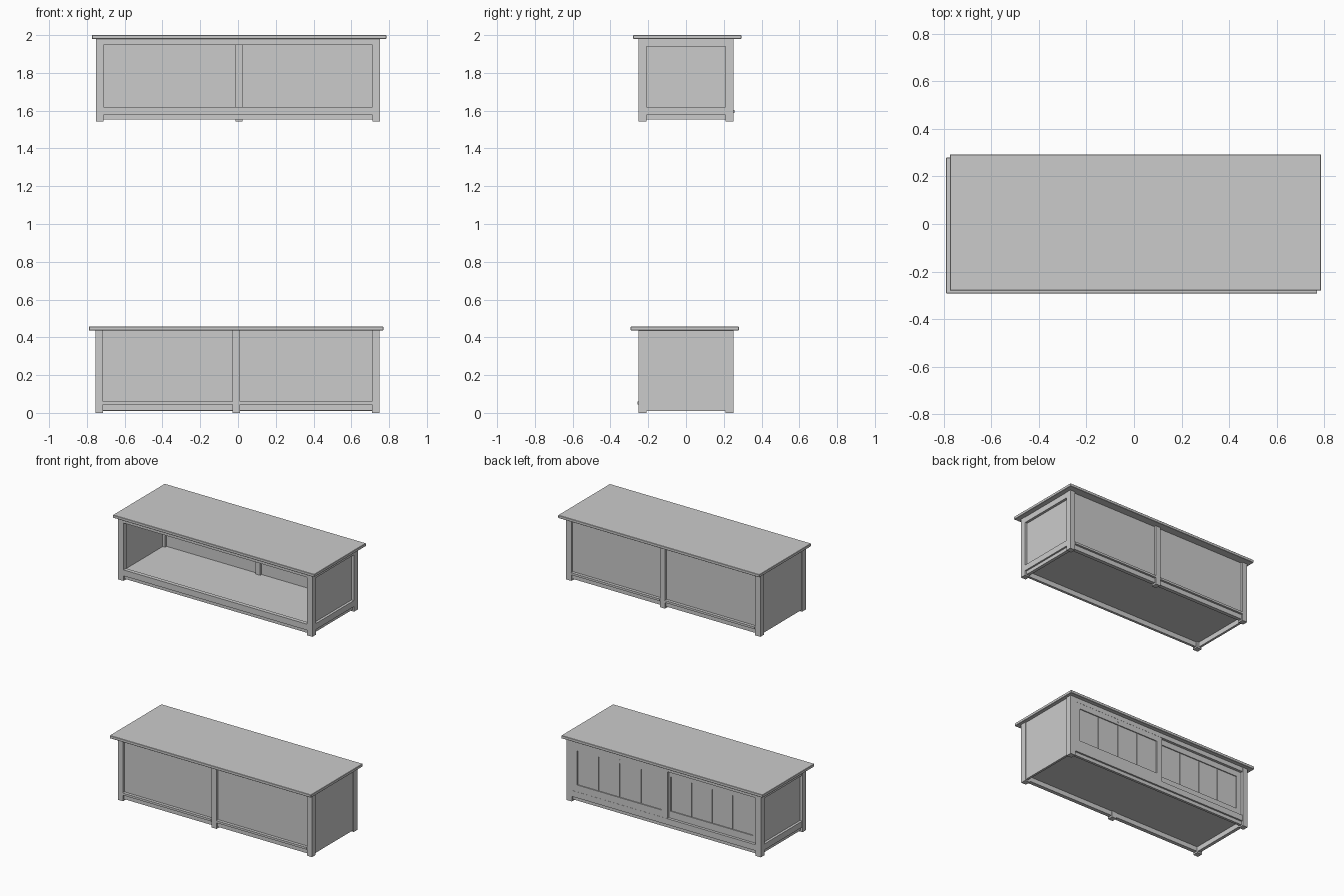
import bpy, bmesh, math
from mathutils import Matrix

if "Cube" in bpy.data.objects:
    bpy.data.objects.remove(bpy.data.objects["Cube"])

# Two identical benches: the upper is open, the lower is turned round and has sliding doors
H = 0.457     # full height of one bench
SLAB = 0.02   # top board thickness
T = H - SLAB  # underside of the top board


def finish(name, bm):
    me = bpy.data.meshes.new(name)
    bm.to_mesh(me)
    bm.free()
    ob = bpy.data.objects.new(name, me)
    bpy.context.collection.objects.link(ob)
    return ob


def bench(prefix, place, doors):
    def box(name, x, y, z, bevel=0):
        bm = bmesh.new()
        size = [b - a for a, b in (x, y, z)]
        mid = [(a + b) / 2 for a, b in (x, y, z)]
        bmesh.ops.create_cube(bm, size=1)
        bmesh.ops.transform(bm, matrix=Matrix.Translation(mid) @ Matrix.Diagonal((*size, 1)), verts=bm.verts)
        if bevel:
            bmesh.ops.bevel(bm, geom=bm.edges[:], offset=bevel, segments=1, affect='EDGES')
        bm.transform(place)
        return finish(prefix + name, bm)

    # top board, overhanging slightly more at the back and right
    box("top_board", (-0.773, 0.786), (-0.28, 0.293), (T, H), 0.002)

    # corner legs
    for sx in (-1, 1):
        for sy in (-1, 1):
            box("leg", sorted((sx * 0.712, sx * 0.752)), sorted((sy * 0.21, sy * 0.251)), (0, T))

    # floor board, with its rear edge showing past the back panel
    box("floor_board", (-0.735, 0.73), (-0.225, 0.225), (0.045, 0.06))
    for a, b in ((-0.712, -0.013), (0.025, 0.712)):
        box("floor_rear_edge", (a, b), (0.22, 0.257), (0.045, 0.06))
        box("back_panel", (a, b), (0.226, 0.236), (0.058, T))
        box("back_rail", (a, b), (0.215, 0.242), (0.012, 0.045))
    # centre post at the back, reaching the ground
    box("back_post", (-0.013, 0.025), (0.21, 0.251), (0, T))

    # plain left side
    box("left_panel", (-0.746, -0.73), (-0.21, 0.21), (0.01, T))

    # framed right side
    box("right_panel", (0.72, 0.732), (-0.21, 0.21), (0.05, T))
    box("right_top_rail", (0.725, 0.75), (-0.21, 0.21), (0.397, T))
    box("right_bottom_rail", (0.725, 0.75), (-0.21, 0.21), (0.035, 0.077))
    box("right_plinth", (0.715, 0.738), (-0.21, 0.21), (0.01, 0.045))

    # front rails and recessed plinth
    box("front_top_rail", (-0.712, 0.712), (-0.25, -0.215), (0.405, T))
    box("front_bottom_rail", (-0.712, 0.712), (-0.25, -0.222), (0.035, 0.077))
    box("front_plinth", (-0.712, 0.712), (-0.238, -0.22), (0.01, 0.045))

    if not doors:
        return
    # two sliding doors: left one flush, right one running behind it
    for side, x0, x1, y in (("left_door", -0.712, 0.027, -0.249), ("right_door", -0.005, 0.712, -0.231)):
        z0, z1, d = 0.077, 0.405, 0.016
        pz0, pz1 = 0.125, 0.365
        px0, px1 = (x0 + 0.04, x1 - 0.045) if side == "left_door" else (0.04, x1 - 0.035)
        box(side + "_stile", (x0, px0), (y, y + d), (z0, z1))
        box(side + "_stile", (px1, x1), (y, y + d), (z0, z1))
        box(side + "_rail", (px0, px1), (y, y + d), (z0, pz0))
        box(side + "_rail", (px0, px1), (y, y + d), (pz1, z1))
        box(side + "_backing", (px0, px1), (y + 0.012, y + d), (pz0, pz1))
        w = (px1 - px0) / 4
        for i in range(4):
            box(side + "_plank", (px0 + i * w + 0.002, px0 + (i + 1) * w - 0.002),
                (y + 0.007, y + 0.013), (pz0, pz1))
    # small finger pull on the front door
    bm = bmesh.new()
    m = Matrix.Translation((-0.345, -0.249, 0.386)) @ Matrix.Rotation(math.pi / 2, 4, 'X')
    bmesh.ops.create_cone(bm, cap_ends=True, segments=12, radius1=0.006, radius2=0.006, depth=0.003, matrix=m)
    bm.transform(place)
    finish(prefix + "finger_pull", bm)


bench("upper_", Matrix.Translation((0, 0, 2 - H)), False)
bench("lower_", Matrix.Translation((-0.003, 0, 0)) @ Matrix.Rotation(math.pi, 4, 'Z'), True)
